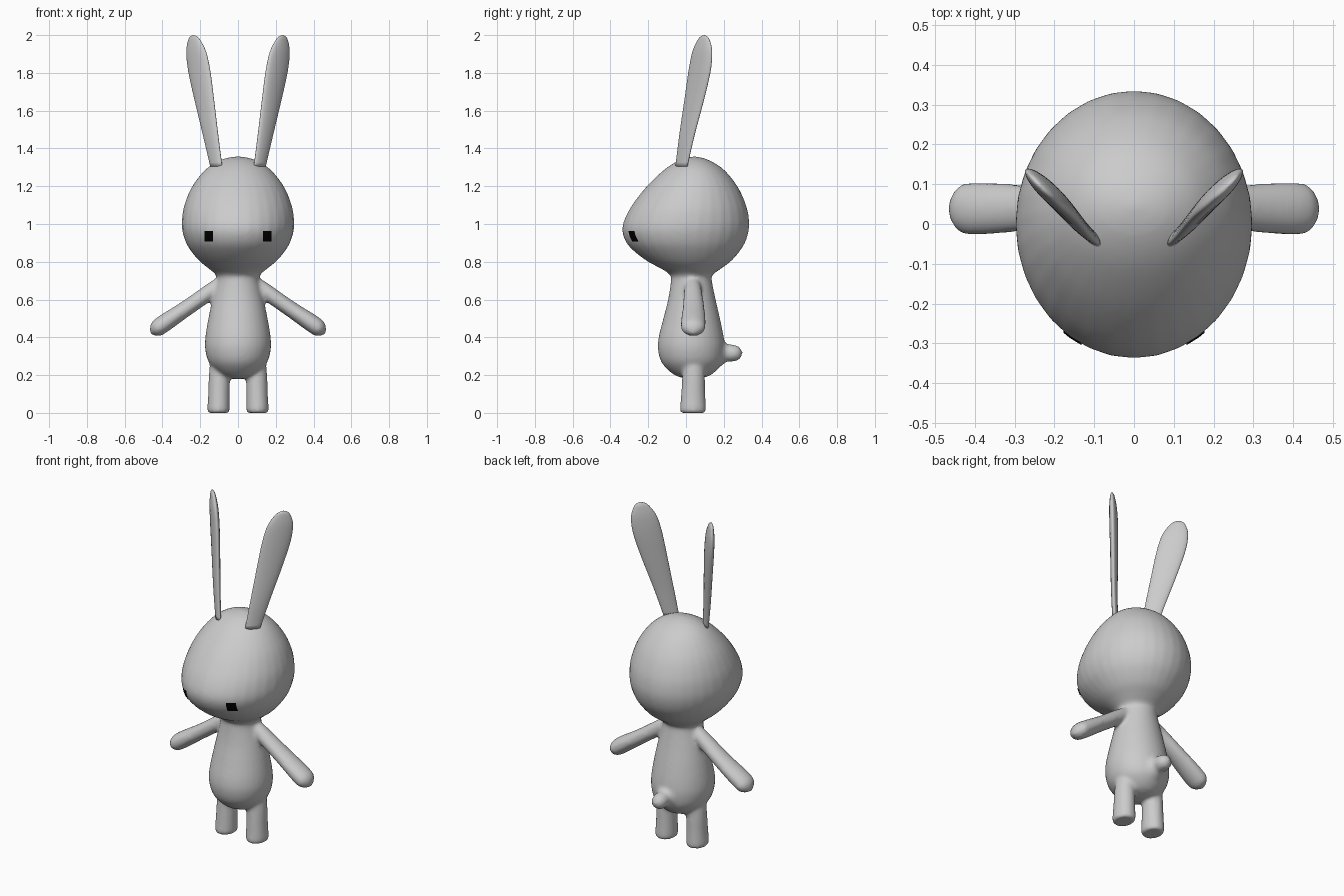
import bpy, bmesh, math
from mathutils import Vector

cube = bpy.data.objects.get("Cube")
if cube:
    bpy.data.objects.remove(cube, do_unlink=True)


def material(name, rgb):
    mat = bpy.data.materials.new(name)
    mat.use_nodes = True
    colour = (*rgb, 1.0)
    mat.diffuse_color = colour
    mat.node_tree.nodes["Principled BSDF"].inputs["Base Color"].default_value = colour
    return mat


def spline(rows, steps):
    """Smoothly resample a list of equal-length rows."""
    rows = [Vector(r) for r in rows]
    pts = [rows[0]] + rows + [rows[-1]]
    result = []
    for a, b, c, d in zip(pts, pts[1:], pts[2:], pts[3:]):
        for i in range(steps):
            t = i / steps
            result.append(0.5 * (2 * b + (c - a) * t + (2 * a - 5 * b + 4 * c - d) * t * t
                                 + (3 * b - a - 3 * c + d) * t ** 3))
    return result + [rows[-1]]


def loft(bm, rows, u, v, side=1, steps=5, sides=32):
    """Skin elliptical rings; each row is centre x, y, z, radius along u, radius along v."""
    u, v = Vector(u).normalized(), Vector(v).normalized()
    rings = []
    for x, y, z, ru, rv in spline(rows, steps):
        ring = []
        for i in range(sides):
            a = math.tau * i / sides
            p = Vector((x, y, z)) + u * max(ru, 0.002) * math.cos(a) + v * max(rv, 0.002) * math.sin(a)
            ring.append(bm.verts.new((p.x * side, p.y, p.z)))
        rings.append(ring)
    faces = [bm.faces.new(rings[0]), bm.faces.new(rings[-1])]
    for low, high in zip(rings, rings[1:]):
        for i in range(sides):
            j = (i + 1) % sides
            faces.append(bm.faces.new((low[i], low[j], high[j], high[i])))
    bmesh.ops.recalc_face_normals(bm, faces=faces)


def finish(name, bm, mat):
    mesh = bpy.data.meshes.new(name)
    bm.to_mesh(mesh)
    bm.free()
    mesh.materials.append(mat)
    mesh.shade_smooth()
    obj = bpy.data.objects.new(name, mesh)
    bpy.context.collection.objects.link(obj)
    return obj


grey = material("soft grey", (0.6, 0.6, 0.6))
black = material("eye black", (0.0, 0.0, 0.0))
X, Y, Z = (1, 0, 0), (0, 1, 0), (0, 0, 1)

# Torso and head outline: height, half width, front, back
outline = [
    (0.18, 0.02, 0.01, 0.06), (0.2, 0.09, -0.06, 0.13), (0.26, 0.15, -0.125, 0.19),
    (0.33, 0.173, -0.148, 0.205), (0.4, 0.173, -0.145, 0.2), (0.5, 0.157, -0.12, 0.18),
    (0.6, 0.136, -0.095, 0.157), (0.7, 0.113, -0.08, 0.137), (0.73, 0.117, -0.085, 0.14),
    (0.76, 0.15, -0.125, 0.18), (0.8, 0.2, -0.2, 0.235), (0.85, 0.244, -0.268, 0.28),
    (0.9, 0.275, -0.315, 0.312), (0.96, 0.294, -0.337, 0.331), (1.02, 0.297, -0.327, 0.334),
    (1.1, 0.284, -0.285, 0.318), (1.2, 0.242, -0.207, 0.272), (1.29, 0.17, -0.112, 0.198),
    (1.34, 0.09, -0.03, 0.117), (1.358, 0.01, 0.04, 0.05),
]
bm = bmesh.new()
loft(bm, [(0, (f + b) / 2, z, w, (b - f) / 2) for z, w, f, b in outline], X, Y)

# Tail
tail = [(0, 0.12, 0.325, 0.11, 0.11), (0, 0.185, 0.322, 0.07, 0.075), (0, 0.215, 0.318, 0.046, 0.048),
        (0, 0.25, 0.316, 0.045, 0.045), (0, 0.282, 0.316, 0.034, 0.034), (0, 0.3, 0.316, 0.005, 0.005)]
loft(bm, tail, X, Z)

# Arms and legs
arm = [(0.03, 0.035, 0.715, 0.035, 0.04), (0.12, 0.036, 0.66, 0.045, 0.043),
       (0.27, 0.04, 0.556, 0.058, 0.042), (0.4, 0.038, 0.468, 0.066, 0.047),
       (0.44, 0.038, 0.438, 0.054, 0.038), (0.464, 0.038, 0.42, 0.006, 0.006)]
leg = [(0.103, 0.037, 0, 0.052, 0.062), (0.103, 0.037, 0.012, 0.059, 0.069),
       (0.101, 0.038, 0.1, 0.057, 0.064), (0.098, 0.04, 0.19, 0.057, 0.06),
       (0.085, 0.04, 0.3, 0.06, 0.06)]
for side in (1, -1):
    loft(bm, arm, Y, (0.57, 0, 0.82), side)
    loft(bm, leg, X, Y, side)

# Fuse the limbs into one soft skin
body = finish("body", bm, grey)
remesh = body.modifiers.new("fuse", 'REMESH')
remesh.mode = 'VOXEL'
remesh.voxel_size = 0.01
remesh.use_smooth_shade = True
soften = body.modifiers.new("soften", 'SMOOTH')
soften.factor = 0.5
soften.iterations = 8

# Ears: flat blades turned outward and back
ear = [(0.115, -0.024, 1.305, 0.043, 0.015), (0.145, 0.005, 1.47, 0.055, 0.018),
       (0.179, 0.044, 1.66, 0.071, 0.021), (0.205, 0.072, 1.81, 0.08, 0.023),
       (0.221, 0.086, 1.91, 0.072, 0.021), (0.231, 0.093, 1.97, 0.046, 0.014),
       (0.235, 0.095, 1.992, 0.025, 0.008), (0.236, 0.096, 2.0, 0.002, 0.002)]
for name, side in (("left_ear", 1), ("right_ear", -1)):
    bm = bmesh.new()
    loft(bm, ear, (1, 1, 0), (1, -1, 0), side)
    finish(name, bm, grey)

# Eyes: thin square patches laid on the face
for name, side in (("left_eye", 1), ("right_eye", -1)):
    bm = bmesh.new()
    bmesh.ops.create_grid(bm, x_segments=6, y_segments=6, size=0.5)
    for vert in bm.verts:
        vert.co = (side * 0.152 + vert.co.x * 0.045, -0.5, 0.937 + vert.co.y * 0.055)
    for face in bm.faces:
        face.normal_update()
        if face.normal.y > 0:
            face.normal_flip()
    eye = finish(name, bm, black)
    wrap = eye.modifiers.new("lay_on_face", 'SHRINKWRAP')
    wrap.target = body
    wrap.wrap_method = 'PROJECT'
    wrap.use_project_y = True
    wrap.use_positive_direction = True
    wrap.use_negative_direction = False
    wrap.wrap_mode = 'ABOVE_SURFACE'
    wrap.offset = 0.004
